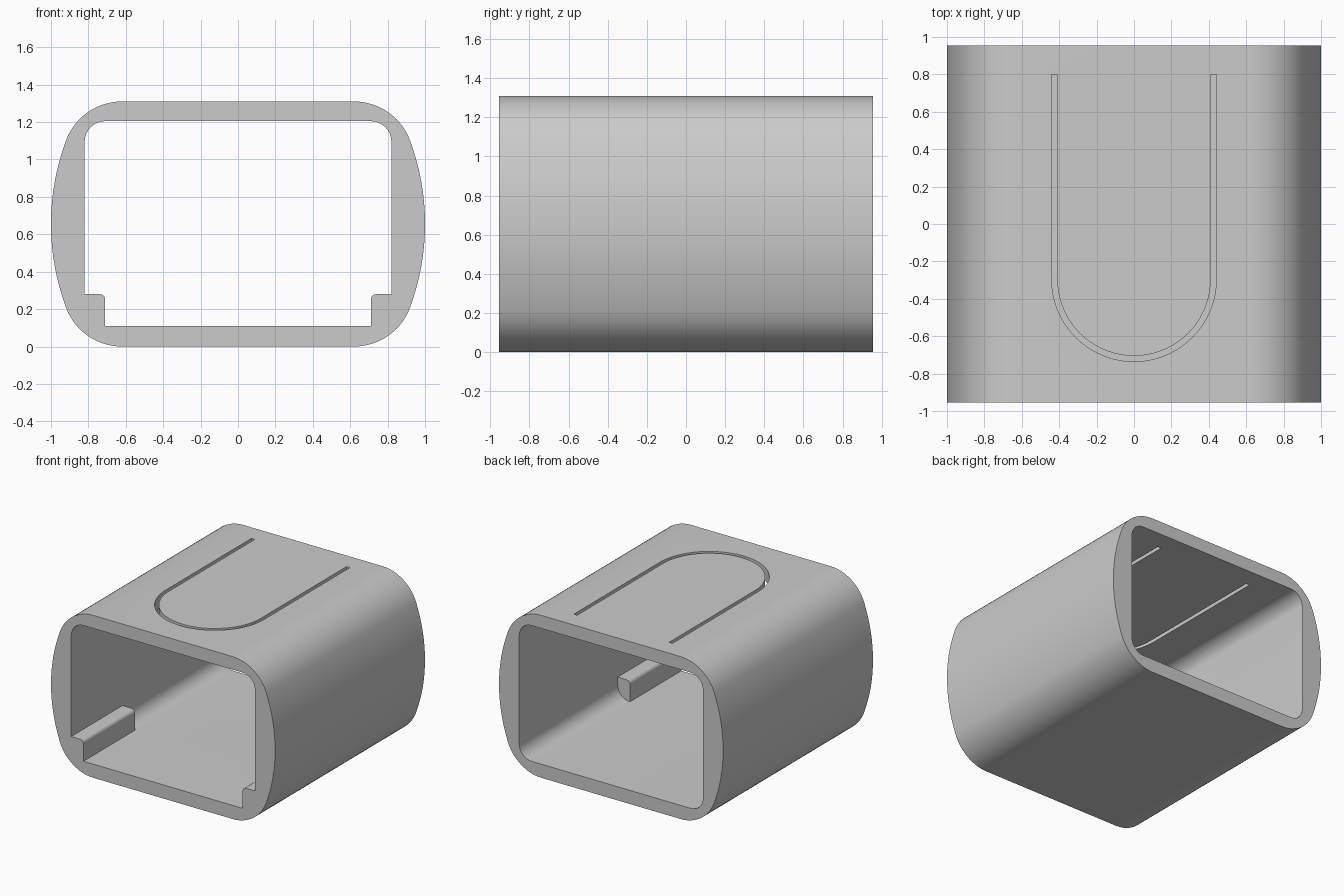
import bpy, bmesh
from math import sin, cos, radians

cube = bpy.data.objects.get("Cube")
if cube:
    bpy.data.objects.remove(cube, do_unlink=True)

HALF = 0.955        # half depth of the sleeve
MID, TOP = 0.655, 1.31
RAIL_END = -0.30    # where the two floor rails stop

grey = bpy.data.materials.new("plain grey")
grey.use_nodes = True
GREY = (0.6, 0.6, 0.6, 1)
grey.diffuse_color = GREY
grey.node_tree.nodes["Principled BSDF"].inputs["Base Color"].default_value = GREY


def arc(cx, cy, r, a0, a1, n):
    """Points on a circle from angle a0 to a1 in degrees."""
    angles = [radians(a0 + (a1 - a0) * i / n) for i in range(n + 1)]
    return [(cx + r * cos(a), cy + r * sin(a)) for a in angles]


def mirrored(half):
    """Close a right-hand half outline with its mirror image in x."""
    return half + [(-x, y) for x, y in reversed(half)]


def prism(name, outline, place, depth):
    """Extrude an outline placed in space by a function along a vector."""
    bm = bmesh.new()
    face = bm.faces.new([bm.verts.new(place(a, b)) for a, b in outline])
    new = bmesh.ops.extrude_face_region(bm, geom=[face])["geom"]
    bmesh.ops.translate(bm, vec=depth,
                        verts=[v for v in new if isinstance(v, bmesh.types.BMVert)])
    bmesh.ops.recalc_face_normals(bm, faces=bm.faces)
    mesh = bpy.data.meshes.new(name)
    bm.to_mesh(mesh)
    bm.free()
    mesh.materials.append(grey)
    obj = bpy.data.objects.new(name, mesh)
    bpy.context.collection.objects.link(obj)
    return obj


def along_y(name, outline, y0, y1):
    return prism(name, outline, lambda x, z: (x, y0, z), (0, y1 - y0, 0))


# Outer sleeve: flat top and bottom, round corners, bulging sides
lower = arc(0.62, 0.32, 0.32, -90, -20.3, 14)
side = arc(-0.28, MID, 1.28, -20.3, 20.3, 16)
upper = arc(0.62, TOP - 0.32, 0.32, 20.3, 90, 14)
sleeve = along_y("sleeve", mirrored(lower + side[1:-1] + upper), -HALF, HALF)

# Openings: the front one is narrowed by a rail in each lower corner
ceiling = arc(0.71, 1.095, 0.11, 0, 90, 8)
rail = [(0.71, 0.11)] + arc(0.74, 0.25, 0.03, 180, 90, 6) + [(0.82, 0.28)]
floor = arc(0.71, 0.22, 0.11, -90, 0, 8)
front_cut = along_y("front_opening_cutter", mirrored(rail + ceiling), -1.2, RAIL_END + 0.1)
back_cut = along_y("back_opening_cutter", mirrored(floor + ceiling), RAIL_END, 1.2)

# U-shaped slot through the top wall, leaving a springy tongue
outer = [(0.44, 0.80)] + arc(0, -0.295, 0.44, 0, -180, 48) + [(-0.44, 0.80)]
inner = [(0.41, 0.80)] + arc(0, -0.295, 0.41, 0, -180, 48) + [(-0.41, 0.80)]
slot_cut = prism("tongue_slot_cutter", outer + inner[::-1],
                 lambda x, y: (x, y, 1.05), (0, 0, 0.4))

# Cut everything out, then discard the cutters
cutters = [front_cut, back_cut, slot_cut]
for cutter in cutters:
    mod = sleeve.modifiers.new(cutter.name, "BOOLEAN")
    mod.operation = "DIFFERENCE"
    mod.solver = "EXACT"
    mod.object = cutter
bpy.context.view_layer.update()
graph = bpy.context.evaluated_depsgraph_get()
result = bpy.data.meshes.new_from_object(sleeve.evaluated_get(graph))
sleeve.modifiers.clear()
sleeve.data = result
for cutter in cutters:
    bpy.data.objects.remove(cutter, do_unlink=True)

# Smooth the curved walls, keep the rims sharp
bpy.ops.object.select_all(action="DESELECT")
sleeve.select_set(True)
bpy.context.view_layer.objects.active = sleeve
bpy.ops.object.shade_smooth_by_angle(angle=radians(30))
